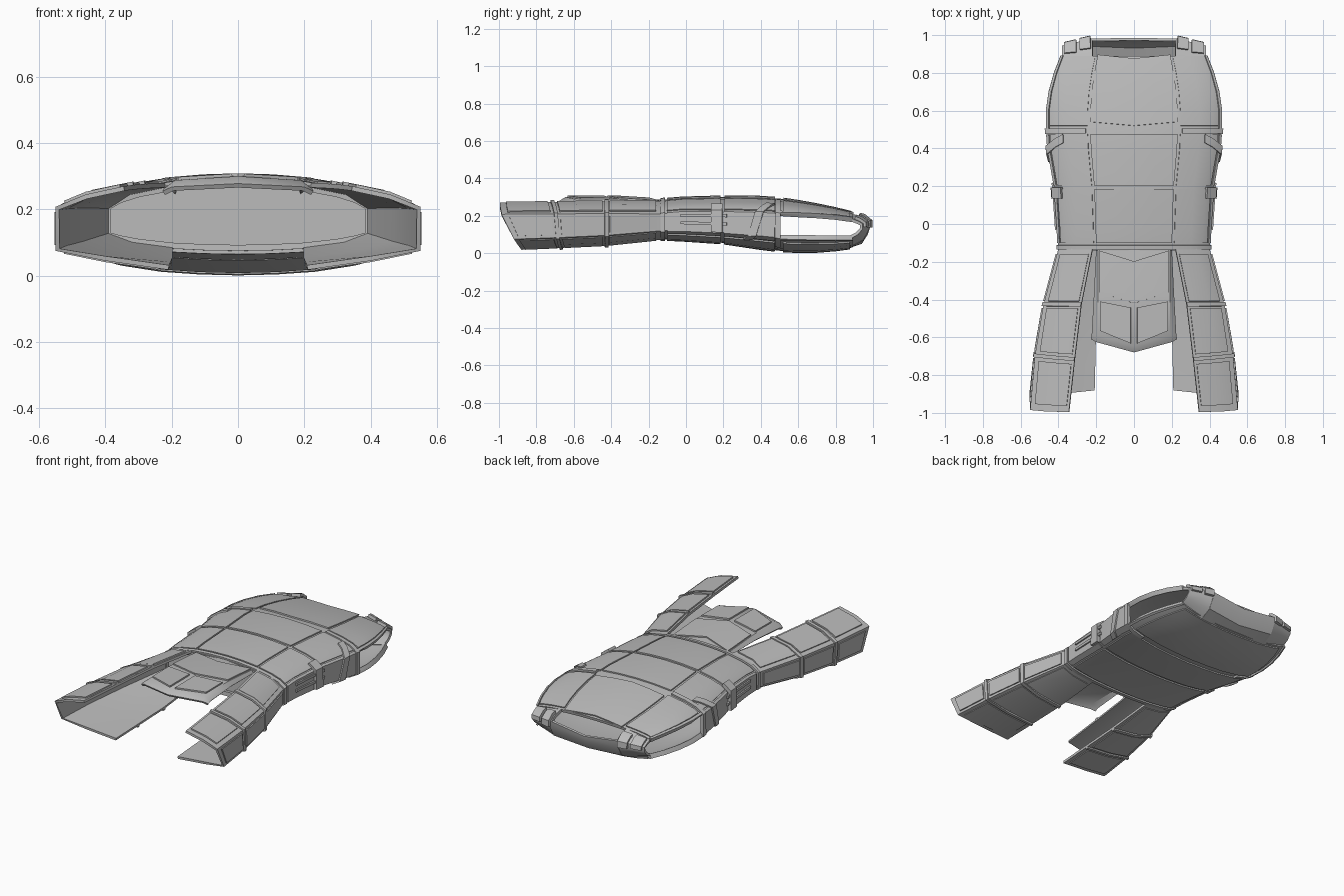
import bpy, math
from mathutils import Vector

cube = bpy.data.objects.get("Cube")
if cube:
    bpy.data.objects.remove(cube, do_unlink=True)

grey = bpy.data.materials.new("armour_grey")
grey.use_nodes = True
grey.diffuse_color = (0.5, 0.5, 0.5, 1)
for node in grey.node_tree.nodes:
    if node.type == 'BSDF_PRINCIPLED':
        node.inputs["Base Color"].default_value = (0.5, 0.5, 0.5, 1)
        node.inputs["Roughness"].default_value = 0.7


class Surface:
    """Ruled surface through rows of points; u runs along a row, v across rows."""

    def __init__(self, rows, keys=None):
        self.rows = [[Vector(p) for p in r] for r in rows]
        self.keys = keys or list(range(len(rows)))

    def at(self, u, v):
        k = self.keys
        i = max(j for j in range(len(k) - 1) if j == 0 or k[j] <= v)
        t = (v - k[i]) / (k[i + 1] - k[i])
        c = min(int(u), len(self.rows[0]) - 2)
        a, b = (r[c].lerp(r[c + 1], u - c) for r in self.rows[i:i + 2])
        return a.lerp(b, t)


def stops(a, b, marks):
    lo, hi = min(a, b), max(a, b)
    mid = [m for m in marks if lo + 1e-4 < m < hi - 1e-4]
    s = [lo] + mid + [hi]
    return s if a < b else s[::-1]


def plate(name, surf, u0, u1, v0, v1, thick, skew=0.0, skip=None):
    """Thickened mirrored patch of a surface; positive thickness is raised outward."""
    us = stops(u0, u1, range(len(surf.rows[0])))
    vs = stops(v0, v1, surf.keys)
    verts = [surf.at(u, v + skew * (u - u0) / (u1 - u0)) for v in vs for u in us]
    n = len(us)
    faces = []
    for j in range(len(vs) - 1):
        for i in range(n - 1):
            if skip and skip((us[i] + us[i + 1]) / 2, (vs[j] + vs[j + 1]) / 2):
                continue
            a = j * n + i
            faces.append((a, a + 1, a + n + 1, a + n))
    mesh = bpy.data.meshes.new(name)
    mesh.from_pydata(verts, [], faces)
    mesh.materials.append(grey)
    obj = bpy.data.objects.new(name, mesh)
    bpy.context.collection.objects.link(obj)
    bpy.ops.object.select_all(action='DESELECT')
    obj.select_set(True)
    bpy.context.view_layer.objects.active = obj
    mirror = obj.modifiers.new("mirror", 'MIRROR')
    mirror.merge_threshold = 0.0005
    solid = obj.modifiers.new("thickness", 'SOLIDIFY')
    solid.thickness = abs(thick)
    solid.offset = math.copysign(1, thick)
    for m in ("mirror", "thickness"):
        bpy.ops.object.modifier_apply(modifier=m)
    bpy.ops.object.shade_smooth_by_angle(angle=math.radians(32))
    return obj


# Torso: half sections from the chest centre, round the flank, to the spine
CURVE = [(0, 0), (.25, .04), (.5, .15), (.75, .4), (.9, .65), (1, 1)]


def section(y, w, top, upper, lower, bottom):
    front = [(f * w, y, top + (upper - top) * d) for f, d in CURVE]
    back = [(f * w, y, bottom + (lower - bottom) * d) for f, d in CURVE]
    return front + back[::-1]


stations = [
    (-.14, .40, .285, .21, .12, .075), (-.02, .405, .295, .22, .12, .07),
    (.2, .42, .301, .22, .11, .055), (.4, .455, .299, .215, .095, .025),
    (.5, .462, .292, .21, .085, .013), (.6, .462, .277, .208, .081, .009),
    (.7, .448, .259, .203, .08, .010), (.8, .42, .238, .195, .079, .018),
    (.89, .385, .216, .183, .08, .03),
]
torso = Surface([section(*s) for s in stations], [s[0] for s in stations])
plate("torso_shell", torso, 0, 11, -.14, .89, -.018,
      skip=lambda u, v: 5 < u < 6 and v > .5)

# Raised plates of the chest, belly, flanks and back
for label, y0, y1 in (("belly", -.1, .185), ("rib", .205, .475), ("chest", .52, .875)):
    plate(label + "_centre_plate", torso, 0, 2, y0, y1, .008,
          skew=.02 if label == "chest" else 0)
    plate(label + "_side_plate", torso, 2.12, 4.6, y0, y1, .007)
    plate(label + "_back_plate", torso, 7, 11, y0, y1, .008)
    if label != "chest":
        plate(label + "_flank_plate", torso, 4.75, 6.7, y0, y1, .006)
plate("waist_band", torso, 0, 11, -.135, -.112, .01)
plate("chest_band", torso, 2.2, 8, .478, .505, .012)

# Armhole rims, flank straps and rods
plate("armhole_front_rim", torso, 4.7, 5, .5, .89, .01)
plate("armhole_back_rim", torso, 6, 6.3, .5, .89, .01)
plate("upper_strap", torso, 3.4, 6.6, .43, .475, .016, skew=-.12)
plate("lower_strap", torso, 4, 6, .135, .195, .022)
for u in (5.1, 5.5):
    plate("flank_rod", torso, u, u + .15, -.03, .22, .014)

# Closed wall inside the waist
waist = [Vector(p) for p in section(-.12, .385, .275, .205, .125, .085)]
plate("waist_wall", Surface([[(p.x, p.y, p.z) for p in waist[:6]],
                             [(p.x, p.y, p.z) for p in waist[:5:-1]]]),
      0, 5, 1, 0, -.006)

# Shoulder pieces wrapping from the chest to the back
inner = [(.88, .212), (.95, .195), (.982, .17), (.982, .13), (.95, .07), (.88, .033)]
outer = [(.88, .187), (.92, .172), (.945, .157), (.945, .13), (.92, .1), (.88, .078)]
shoulder = Surface([[(.22, *a), (.38, *b)] for a, b in zip(inner, outer)])
plate("shoulder_piece", shoulder, 0, 1, 0, 5, -.016)
plate("shoulder_inner_buckle", shoulder, .05, .4, .7, 2.8, .018)
plate("shoulder_outer_buckle", shoulder, .52, .92, .5, 2.6, .016)

# Raised rear collar
middle = [(.985, .14), (.972, .1), (.94, .05), (.88, .03)]
collar = Surface([[(0, *a), (.23, *b)] for a, b in zip(middle, inner[2:])])
plate("rear_collar", collar, 0, 1, 0, 3, -.014)

# Thigh guards: open channel sections flaring away from the waist
guard = Surface([
    [(.22, -.13, .28), (.33, -.13, .257), (.40, -.13, .21),
     (.40, -.13, .12), (.32, -.13, .088), (.2, -.13, .072)],
    [(.28, -.43, .277), (.40, -.43, .253), (.48, -.43, .212),
     (.48, -.43, .095), (.36, -.43, .06), (.2, -.43, .04)],
    [(.315, -.72, .274), (.435, -.71, .25), (.525, -.70, .21),
     (.525, -.69, .083), (.38, -.68, .05), (.205, -.67, .028)],
    [(.345, -.995, .27), (.46, -.993, .245), (.55, -.985, .208),
     (.55, -.92, .075), (.4, -.90, .045), (.21, -.88, .018)],
])
plate("thigh_guard_shell", guard, 0, 5, 3, 0, -.014)
for v0, v1 in ((.93, .1), (1.9, 1.06), (2.88, 2.08)):
    plate("thigh_front_plate", guard, .12, 1.72, v0, v1, .008)
    plate("thigh_side_plate", guard, 2.12, 2.88, v0, v1, .007)
    plate("thigh_back_plate", guard, 3.15, 4.85, v0, v1, .005)
for v in (1, 2):
    plate("thigh_seam_band", guard, 0, 5, v + .02, v - .05, .01)

# Centre flap with sloped rim and a pointed lower edge
flap = Surface([
    [(0, -.12, .285), (.19, -.12, .272), (.2, -.12, .255)],
    [(0, -.38, .301), (.19, -.38, .29), (.212, -.37, .267)],
    [(0, -.645, .3), (.19, -.59, .288), (.224, -.585, .262)],
    [(0, -.68, .278), (.2, -.625, .268), (.228, -.61, .255)],
])
plate("centre_flap", flap, 0, 2, 3, 0, -.014)
plate("flap_upper_plate", flap, 0, .97, 1.15, .3, .008, skew=-.22)
plate("flap_lower_plate", flap, .09, .95, 1.97, 1.24, .009, skew=-.1)
